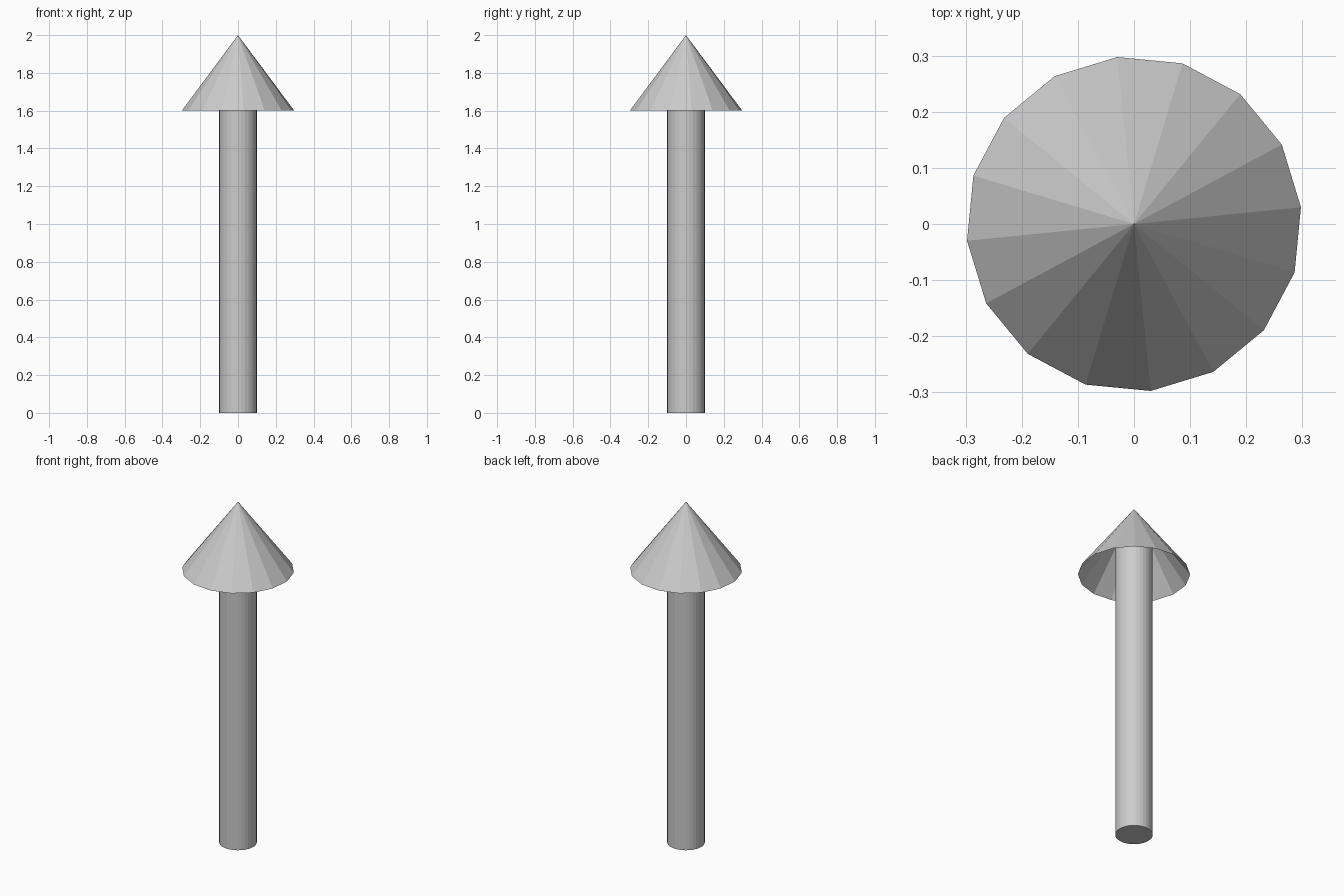
import bpy

if "Cube" in bpy.data.objects:
    bpy.data.objects.remove(bpy.data.objects["Cube"])

# Round shaft, capped at the bottom, running up inside the hollow head
bpy.ops.mesh.primitive_cylinder_add(vertices=32, radius=0.1, depth=1.8, location=(0, 0, 0.9))
shaft = bpy.context.object
shaft.name = "shaft"

# Faceted 16-sided head, open underneath, slightly turned
bpy.ops.mesh.primitive_cone_add(vertices=16, radius1=0.299, radius2=0, depth=0.4,
                                end_fill_type='NOTHING', location=(0, 0, 1.8),
                                rotation=(0, 0, 0.1))
head = bpy.context.object
head.name = "arrow_head"
